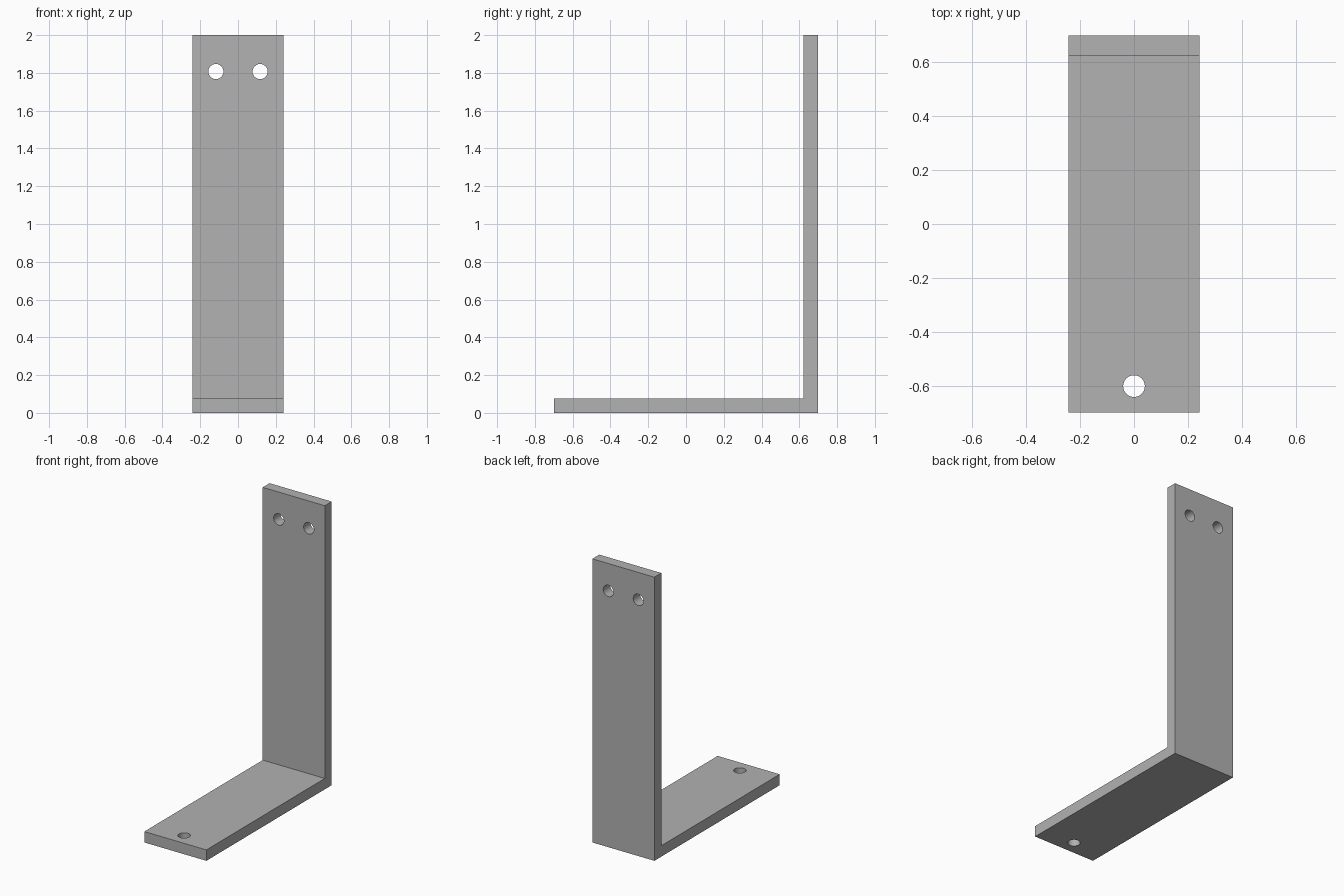
import bpy, bmesh, math

cube = bpy.data.objects.get("Cube")
if cube:
    bpy.data.objects.remove(cube, do_unlink=True)

HALF_WIDTH, HALF_DEPTH, HEIGHT, THICK = 0.242, 0.698, 2.0, 0.077
HOLE_RADIUS = 0.04

# Grey metal
metal = bpy.data.materials.new("grey metal")
metal.use_nodes = True
grey = (0.445, 0.445, 0.445, 1)
metal.diffuse_color = grey
metal.node_tree.nodes["Principled BSDF"].inputs["Base Color"].default_value = grey

# L-shaped side profile extruded across the width
inner = HALF_DEPTH - THICK
profile = [(-HALF_DEPTH, 0), (HALF_DEPTH, 0), (HALF_DEPTH, HEIGHT),
           (inner, HEIGHT), (inner, THICK), (-HALF_DEPTH, THICK)]
bm = bmesh.new()
side = bm.faces.new([bm.verts.new((-HALF_WIDTH, y, z)) for y, z in profile])
swept = bmesh.ops.extrude_face_region(bm, geom=[side])["geom"]
bmesh.ops.translate(bm, vec=(2 * HALF_WIDTH, 0, 0),
                    verts=[v for v in swept if isinstance(v, bmesh.types.BMVert)])
bmesh.ops.recalc_face_normals(bm, faces=bm.faces)
mesh = bpy.data.meshes.new("bracket")
bm.to_mesh(mesh)
bm.free()
mesh.materials.append(metal)
bracket = bpy.data.objects.new("bracket", mesh)
bpy.context.collection.objects.link(bracket)


def drill(name, location, tilt=0):
    """Cut a round bolt hole through the bracket."""
    bpy.ops.mesh.primitive_cylinder_add(vertices=48, radius=HOLE_RADIUS, depth=4 * THICK,
                                        location=location, rotation=(tilt, 0, 0))
    cutter = bpy.context.object
    cutter.name = name
    cutter.hide_render = True
    cutter.data.materials.append(metal)
    cut = bracket.modifiers.new(name, "BOOLEAN")
    cut.operation, cut.solver, cut.object = "DIFFERENCE", "EXACT", cutter
    bpy.context.view_layer.objects.active = bracket
    bpy.ops.object.modifier_apply(modifier=cut.name)
    bpy.data.objects.remove(cutter, do_unlink=True)


# Two holes in the upright, one in the foot
for x in (-0.117, 0.117):
    drill("upright_hole", (x, HALF_DEPTH - THICK / 2, 1.807), math.pi / 2)
drill("foot_hole", (0, -0.6, THICK / 2))

# Smooth hole walls, crisp plate edges
bpy.ops.object.select_all(action="DESELECT")
bracket.select_set(True)
bpy.context.view_layer.objects.active = bracket
bpy.ops.object.shade_smooth_by_angle(angle=math.radians(30))
